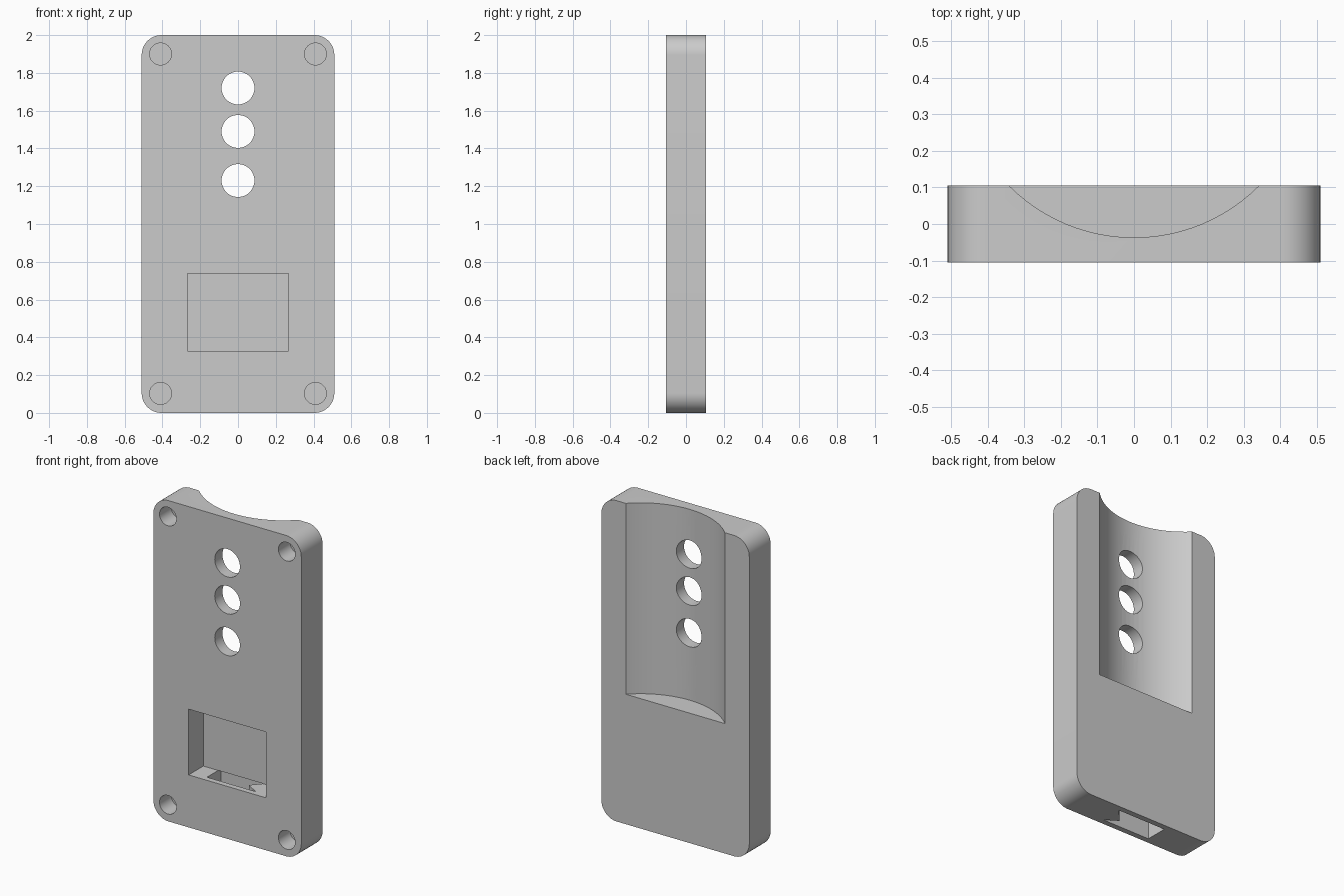
import bpy, bmesh, math

if "Cube" in bpy.data.objects:
    bpy.data.objects.remove(bpy.data.objects["Cube"])

grey = bpy.data.materials.new("mid grey")
grey.diffuse_color = (0.6, 0.6, 0.6, 1)
grey.use_nodes = True
grey.node_tree.nodes["Principled BSDF"].inputs["Base Color"].default_value = grey.diffuse_color


def prism(name, points, start, end, axis):
    """Extrude a 2D outline: axis Y takes (x, z) points, axis Z takes (x, y)."""
    bm = bmesh.new()
    place = (lambda a, b, t: (a, t, b)) if axis == "Y" else (lambda a, b, t: (a, b, t))
    face = bm.faces.new([bm.verts.new(place(a, b, start)) for a, b in points])
    new = bmesh.ops.extrude_face_region(bm, geom=[face])["geom"]
    shift = place(0, 0, end - start)
    bmesh.ops.translate(bm, vec=shift, verts=[v for v in new if isinstance(v, bmesh.types.BMVert)])
    bmesh.ops.recalc_face_normals(bm, faces=bm.faces)
    mesh = bpy.data.meshes.new(name)
    bm.to_mesh(mesh)
    bm.free()
    mesh.materials.append(grey)
    obj = bpy.data.objects.new(name, mesh)
    bpy.context.collection.objects.link(obj)
    return obj


def arc(cx, cy, r, a0=0, a1=360, n=48, closed=False):
    steps = n + 1 if closed else n
    angles = [math.radians(a0 + (a1 - a0) * i / n) for i in range(steps)]
    return [(cx + r * math.cos(a), cy + r * math.sin(a)) for a in angles]


def rectangle(x0, x1, y0, y1):
    return [(x0, y0), (x1, y0), (x1, y1), (x0, y1)]


# Plate with rounded corners
W, T, R = 0.51, 0.105, 0.105
outline = []
for cx, cz, a in ((W - R, R, -90), (W - R, 2 - R, 0), (R - W, 2 - R, 90), (R - W, R, 180)):
    outline += arc(cx, cz, R, a, a + 90, 12, True)
plate = prism("plate", outline, -T, T, "Y")

cutters = []
# Cylindrical scoop in the upper back
cutters.append(prism("scoop_cutter", arc(0, 0.446, 0.483, n=96), 0.81, 2.2, "Z"))
# Three through holes
for z in (1.72, 1.49, 1.23):
    cutters.append(prism("through_hole_cutter", arc(0, z, 0.087), -0.3, 0.3, "Y"))
# Blind holes in the front corners
for x in (-0.41, 0.41):
    for z in (0.103, 1.9):
        cutters.append(prism("corner_hole_cutter", arc(x, z, 0.058), -0.3, 0.01, "Y"))
# Front pocket
cutters.append(prism("pocket_cutter", rectangle(-0.267, 0.267, 0.327, 0.737), -0.3, 0.04, "Y"))
# Notched slot from the pocket floor out through the bottom
slot = [(-0.165, -0.07), (0.17, -0.07), (0.09, -0.02), (0.17, 0.07), (-0.165, 0.07)]
cutters.append(prism("slot_cutter", slot, -0.2, 0.3275, "Z"))

bpy.context.view_layer.objects.active = plate
plate.select_set(True)
for cutter in cutters:
    cutter.hide_render = True
    mod = plate.modifiers.new(cutter.name, "BOOLEAN")
    mod.operation, mod.solver, mod.object = "DIFFERENCE", "EXACT", cutter
    bpy.ops.object.modifier_apply(modifier=mod.name)
for cutter in cutters:
    bpy.data.objects.remove(cutter)

bpy.ops.object.shade_smooth_by_angle(angle=math.radians(30))
